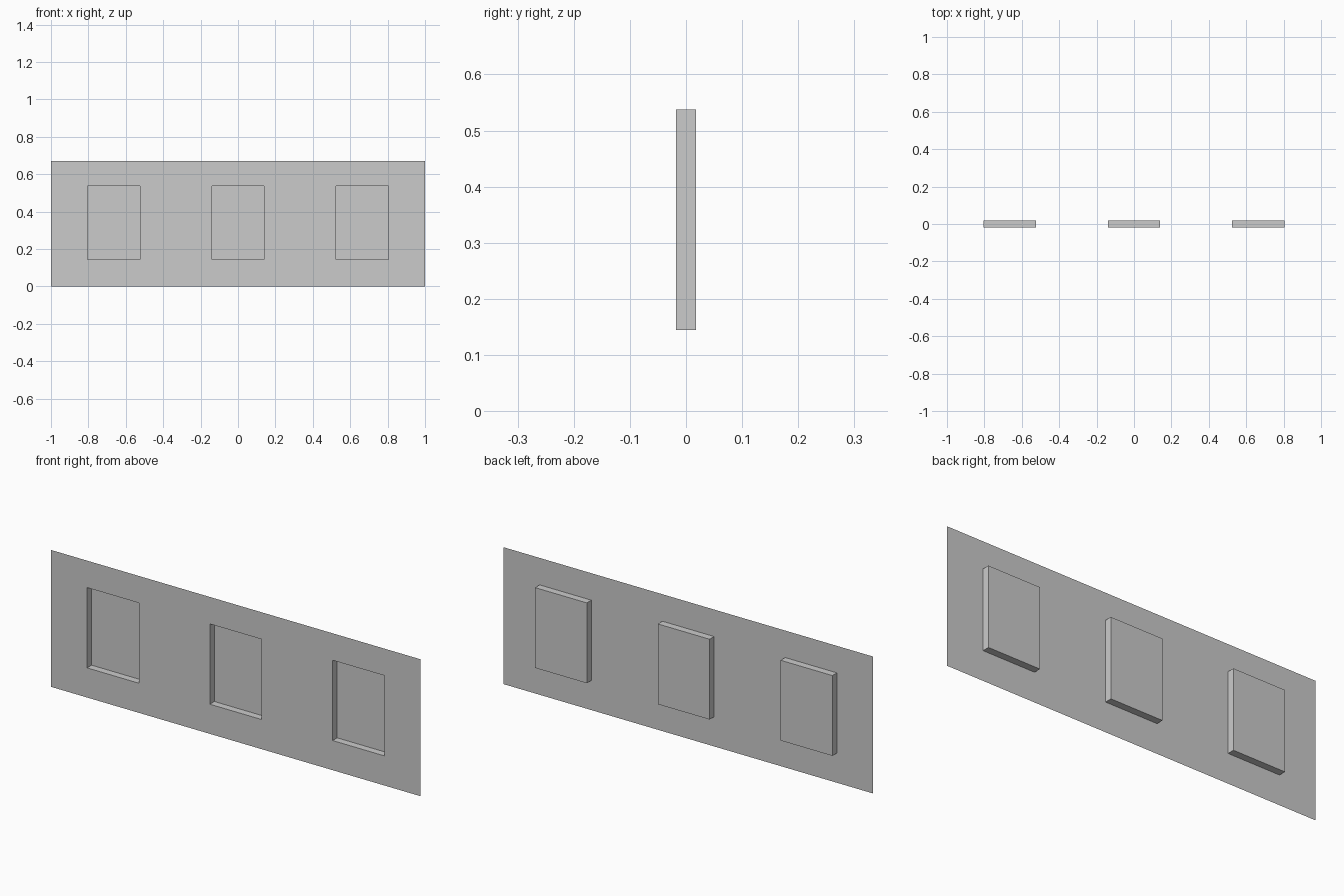
import bpy
import bmesh

cube = bpy.data.objects.get("Cube")
if cube:
    bpy.data.objects.remove(cube, do_unlink=True)

# Main sizes
HEIGHT = 0.67
FRONT, DEPTH = -0.0175, 0.035
SILL, HEAD = 0.145, 0.538
HALF_WIDTH = 0.14
CENTRES = (-0.665, 0, 0.665)

grey = bpy.data.materials.new("plain_grey")
grey.use_nodes = True
grey.diffuse_color = (0.6, 0.6, 0.6, 1)
grey.node_tree.nodes["Principled BSDF"].inputs["Base Color"].default_value = (0.6, 0.6, 0.6, 1)

# Thin wall sheet, divided along the edges of the openings
xs = [-1] + [c + s * HALF_WIDTH for c in CENTRES for s in (-1, 1)] + [1]
zs = [0, SILL, HEAD, HEIGHT]
bm = bmesh.new()
grid = [[bm.verts.new((x, FRONT, z)) for x in xs] for z in zs]
panes = []
for row in range(len(zs) - 1):
    for col in range(len(xs) - 1):
        low, high = grid[row], grid[row + 1]
        face = bm.faces.new((low[col], low[col + 1], high[col + 1], high[col]))
        if row == 1 and col % 2:
            panes.append(face)

# Window recesses pushed back from the wall
result = bmesh.ops.extrude_discrete_faces(bm, faces=panes)
for face in result["faces"]:
    bmesh.ops.translate(bm, verts=face.verts, vec=(0, DEPTH, 0))
bm.normal_update()

mesh = bpy.data.meshes.new("wall_with_window_recesses")
bm.to_mesh(mesh)
bm.free()
mesh.materials.append(grey)
wall = bpy.data.objects.new("wall_with_window_recesses", mesh)
bpy.context.collection.objects.link(wall)
